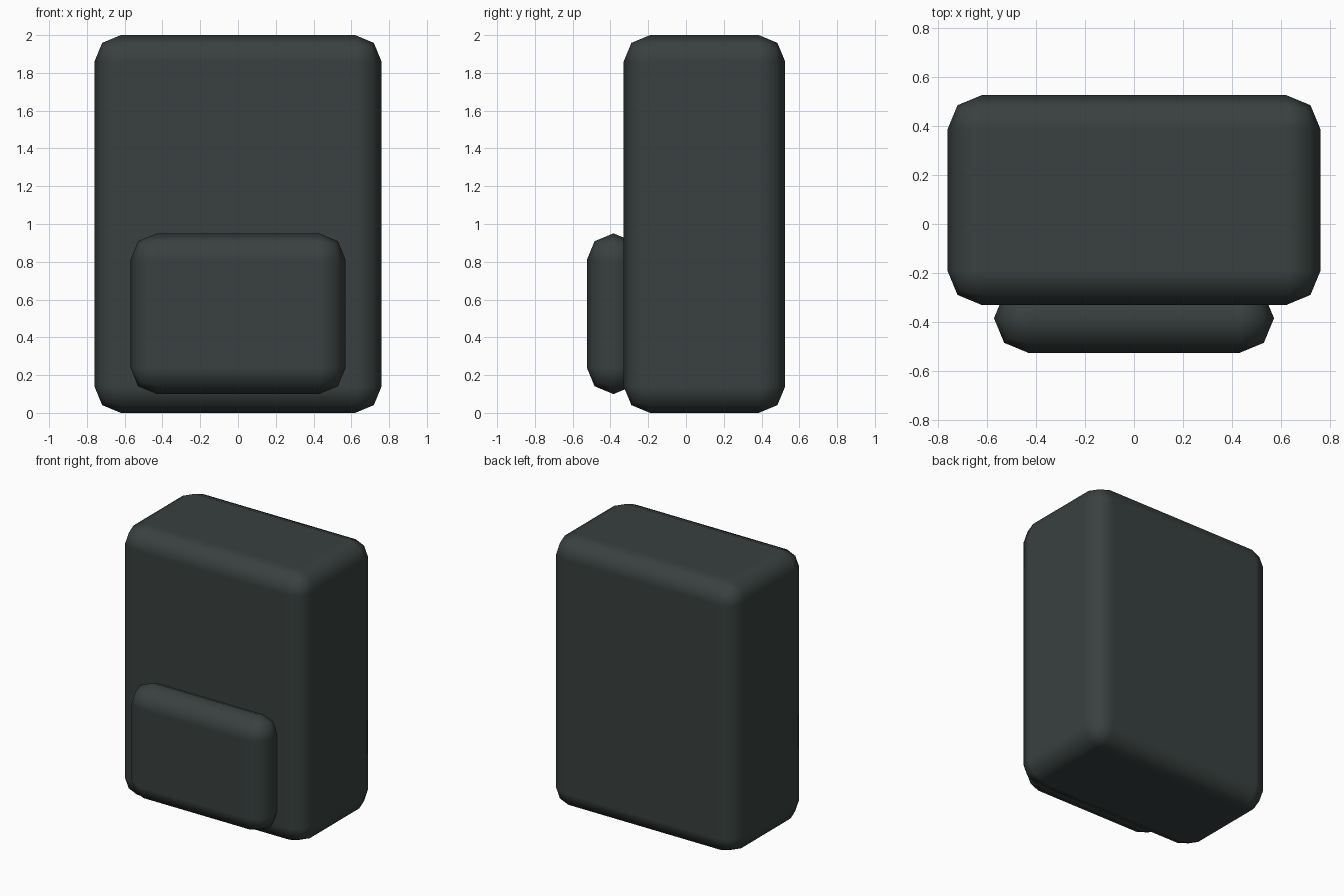
import bpy

if "Cube" in bpy.data.objects:
    bpy.data.objects.remove(bpy.data.objects["Cube"])

mat = bpy.data.materials.new("dark_fabric")
mat.diffuse_color = (0.04, 0.052, 0.05, 1)
mat.use_nodes = True
mat.node_tree.nodes["Principled BSDF"].inputs["Base Color"].default_value = mat.diffuse_color


def rounded_box(name, lo, hi, radius):
    """Box between two corners with two-segment rounded edges."""
    bpy.ops.mesh.primitive_cube_add(
        size=1, location=[(a + b) / 2 for a, b in zip(lo, hi)])
    ob = bpy.context.object
    ob.name = name
    ob.scale = [b - a for a, b in zip(lo, hi)]
    bpy.ops.object.transform_apply(location=False, rotation=False, scale=True)
    bpy.ops.object.shade_smooth()
    bev = ob.modifiers.new("rounding", 'BEVEL')
    bev.width = radius
    bev.segments = 2
    bev.limit_method = 'NONE'
    bev.harden_normals = True
    ob.data.materials.append(mat)
    return ob


# Main body of the pack
rounded_box("pack_body", (-0.76, -0.33, 0), (0.76, 0.525, 2), 0.14)

# Front pocket, sunk partly into the body
rounded_box("front_pocket", (-0.57, -0.525, 0.10), (0.57, -0.243, 0.95), 0.14)
